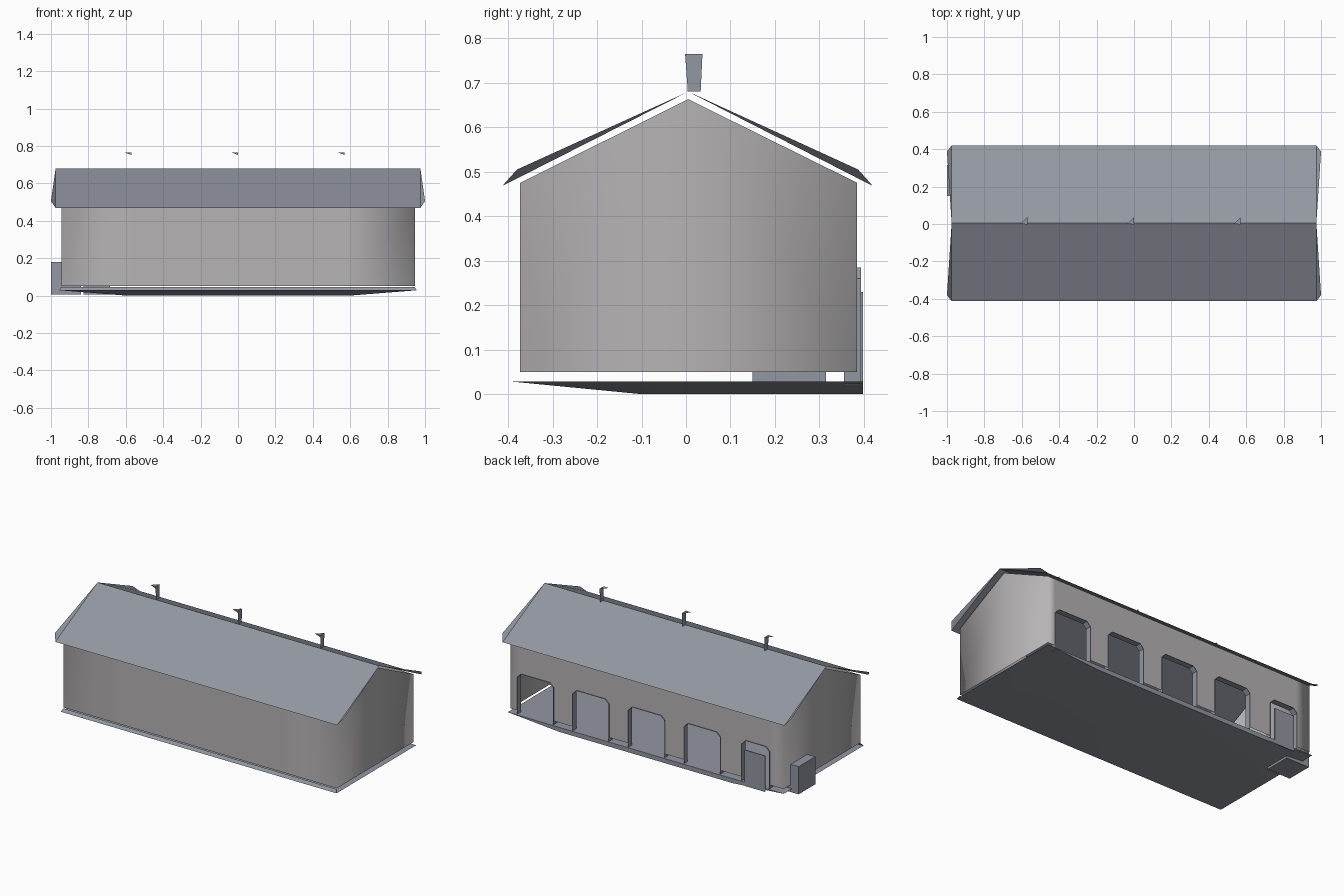
import bpy, bmesh, math

cube = bpy.data.objects.get("Cube")
if cube:
    bpy.data.objects.remove(cube, do_unlink=True)


def material(name, rgb):
    m = bpy.data.materials.new(name)
    m.use_nodes = True
    m.diffuse_color = (*rgb, 1)
    m.node_tree.nodes["Principled BSDF"].inputs["Base Color"].default_value = (*rgb, 1)
    return m


WALL = material("pale_plaster", (0.47, 0.455, 0.46))
SLATE = material("blue_grey_slate", (0.29, 0.31, 0.36))


def build(name, polygons, mat, smooth=True, angle=None):
    """Make one object from a list of polygons, joining shared corners."""
    bm = bmesh.new()
    for poly in polygons:
        bm.faces.new([bm.verts.new(p) for p in poly])
    bmesh.ops.remove_doubles(bm, verts=bm.verts, dist=0.0005)
    bmesh.ops.recalc_face_normals(bm, faces=bm.faces)
    mesh = bpy.data.meshes.new(name)
    bm.to_mesh(mesh)
    bm.free()
    mesh.materials.append(mat)
    obj = bpy.data.objects.new(name, mesh)
    bpy.context.collection.objects.link(obj)
    for p in mesh.polygons:
        p.use_smooth = smooth
    if angle:
        bpy.context.view_layer.objects.active = obj
        obj.select_set(True)
        bpy.ops.object.shade_smooth_by_angle(angle=math.radians(angle))
        obj.select_set(False)
    return obj


def box(name, lo, hi, mat):
    def corner(i, j, k):
        return ((lo, hi)[i][0], (lo, hi)[j][1], (lo, hi)[k][2])
    ring = [(0, 0), (1, 0), (1, 1), (0, 1)]
    faces = [[corner(i, j, k) for i, j in ring] for k in (0, 1)]
    for a, b in zip(ring, ring[1:] + ring[:1]):
        faces.append([corner(*a, 0), corner(*b, 0), corner(*b, 1), corner(*a, 1)])
    return build(name, faces, mat, smooth=False)


# Main dimensions
HALF = 0.945
FRONT, BACK, MID = -0.373, 0.385, 0.005
BASE, EAVE, APEX = 0.05, 0.475, 0.663
TOP, CHAMFER = 0.285, 0.025

# Openings along the back: centre and width, four stalls and a doorway
stalls = [(-0.385 + 0.385 * i, 0.25) for i in range(4)]
openings = [(-0.755, 0.19)] + stalls

# Walls: open shell with gables and a pierced back
walls = []
xs = [-HALF, -0.57, 0.57, HALF]
for a, b in zip(xs, xs[1:]):
    walls.append([(a, FRONT, BASE), (b, FRONT, BASE), (b, FRONT, EAVE), (a, FRONT, EAVE)])
for x in (-HALF, HALF):
    for y in (FRONT, BACK):
        walls.append([(x, y, BASE), (x, MID, BASE), (x, MID, APEX), (x, y, EAVE)])
columns = []
edge = -HALF
for c, w in openings:
    a, b = c - w / 2, c + w / 2
    columns += [(edge, BASE, a, BASE),
                (a, TOP - CHAMFER, a + CHAMFER, TOP),
                (a + CHAMFER, TOP, b - CHAMFER, TOP),
                (b - CHAMFER, TOP, b, TOP - CHAMFER)]
    edge = b
columns.append((edge, BASE, HALF, BASE))
for xa, za, xb, zb in columns:
    walls.append([(xa, BACK, za), (xb, BACK, zb), (xb, BACK, EAVE), (xa, BACK, EAVE)])
build("walls", walls, WALL)

# Opening liners: thin chamfered surrounds
for n, (c, w) in enumerate(openings):
    a, b = c - w / 2, c + w / 2
    path = [(a, 0.02), (a, TOP - CHAMFER), (a + CHAMFER, TOP),
            (b - CHAMFER, TOP), (b, TOP - CHAMFER), (b, 0.02)]
    faces = []
    for (x0, z0), (x1, z1) in zip(path, path[1:]):
        faces.append([(x0, 0.355, z0), (x1, 0.355, z1), (x1, 0.393, z1), (x0, 0.393, z0)])
    build("door_surround" if n == 0 else f"stall_surround_{n}", faces, SLATE, smooth=False)

# Door
box("door", (-0.825, 0.392, 0.005), (-0.685, 0.398, 0.23), SLATE)

# Roof: two thin slopes, with raised verge flaps at the ends
RIDGE, DRIP = 0.68, 0.468
roof = []
rx = [-0.975, -0.57, -0.19, 0.19, 0.57, 0.975]
for eave_y in (-0.413, 0.42):
    for a, b in zip(rx, rx[1:]):
        roof.append([(a, MID, RIDGE), (b, MID, RIDGE), (b, eave_y, DRIP), (a, eave_y, DRIP)])
    side = math.copysign(1, eave_y)
    for s in (-1, 1):
        roof.append([(s * 0.975, MID, RIDGE), (s * 0.975, eave_y, DRIP),
                     (s * 1.0, eave_y - side * 0.033, 0.505)])
build("roof", roof, SLATE, angle=30)

# Floor: flat deck over a shallow tray, with a small lip
outer = [(-0.955, -0.39), (0.955, -0.39), (0.955, 0.398), (-0.955, 0.398)]
inner = [(-0.6, -0.1), (0.6, -0.1), (0.6, 0.398), (-0.6, 0.398)]
deck = [(x, y, 0.028) for x, y in outer]
tray = [(x, y, 0.0) for x, y in inner]
floor = [deck, tray]
for i in range(4):
    j = (i + 1) % 4
    floor.append([deck[i], deck[j], tray[j], tray[i]])
build("floor", floor, SLATE, angle=30)
build("front_lip", [[(-0.955, -0.39, 0.028), (0.955, -0.39, 0.028),
                     (0.945, -0.376, 0.046), (-0.945, -0.376, 0.046)]], SLATE)

# Side bin beside the doorway
box("side_bin", (-1.0, 0.15, 0.005), (-0.84, 0.315, 0.178), SLATE)

# Ridge posts with small pointed arms
for i, x in enumerate((-0.57, 0.0, 0.57)):
    t = x + 0.002
    post = [[(x, 0.004, 0.68), (x, 0.033, 0.68), (x, 0.037, 0.765), (x, -0.002, 0.765)],
            [(t, 0.004, 0.68), (t, 0.033, 0.68), (t, 0.037, 0.765), (t, -0.002, 0.765)],
            [(x, -0.002, 0.765), (x, 0.037, 0.765), (x - 0.037, 0.0, 0.765)],
            [(x, -0.002, 0.765), (x - 0.037, 0.0, 0.765), (x, 0.0, 0.752)]]
    build(f"ridge_post_{i + 1}", post, SLATE, smooth=False)
